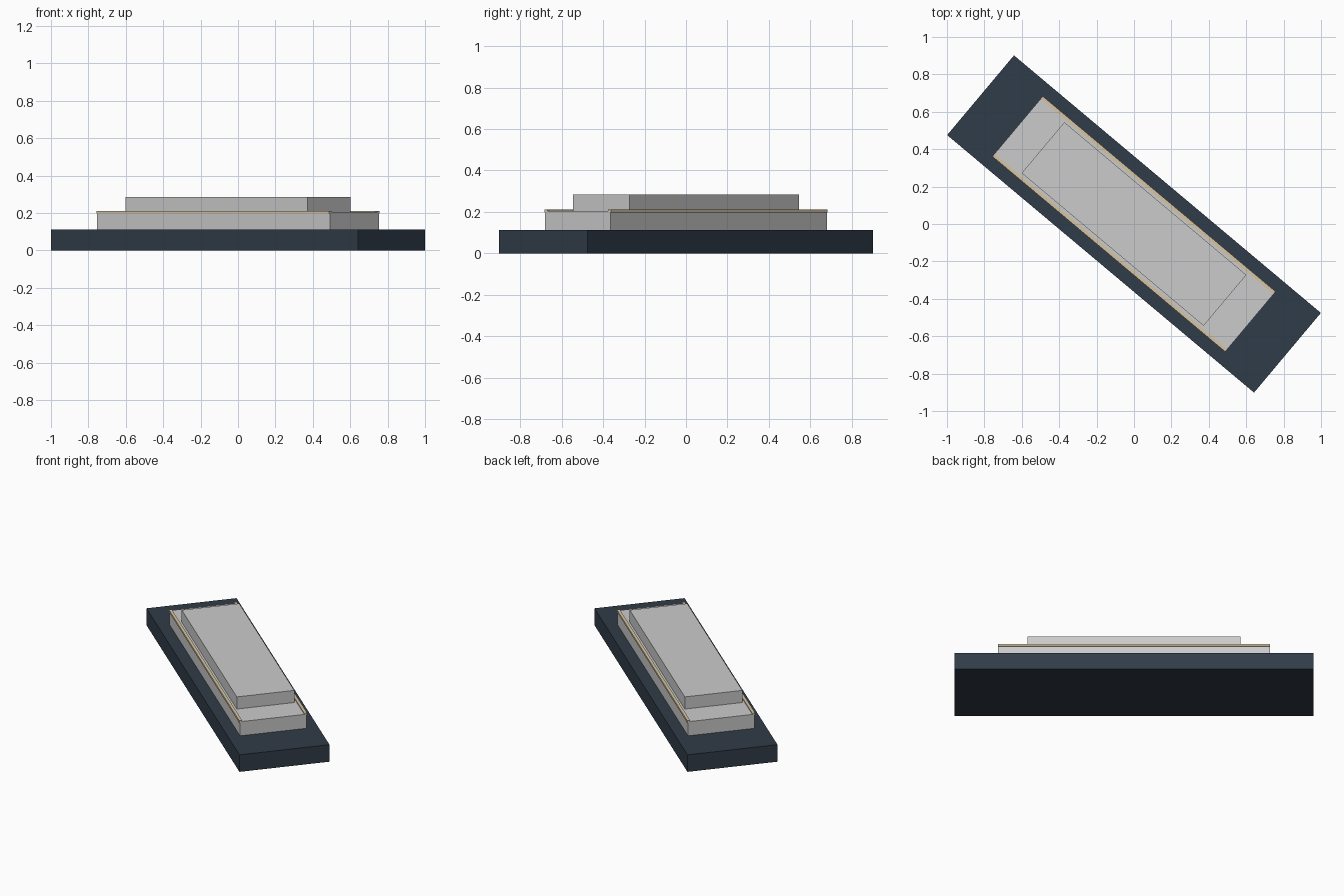
import bpy
from math import radians
from mathutils import Matrix

if "Cube" in bpy.data.objects:
    bpy.data.objects.remove(bpy.data.objects["Cube"])

TURN = Matrix.Rotation(radians(-40), 4, 'Z')


def material(name, color):
    mat = bpy.data.materials.new(name)
    mat.diffuse_color = color
    mat.use_nodes = True
    mat.node_tree.nodes["Principled BSDF"].inputs["Base Color"].default_value = mat.diffuse_color
    return mat


def block(name, length, width, z0, z1, y=0.0, mat=None):
    """Box along the turned long axis, between heights z0 and z1."""
    bpy.ops.mesh.primitive_cube_add(size=1)
    ob = bpy.context.object
    ob.name = name
    ob.data.transform(Matrix.Diagonal((length, width, z1 - z0, 1)))
    ob.matrix_world = TURN @ Matrix.Translation((0, y, (z0 + z1) / 2))
    if mat:
        ob.data.materials.append(mat)
    return ob


slate = material("dark_slate", (0.03, 0.045, 0.065, 1))
cream = material("cream_trim", (0.68, 0.56, 0.36, 1))

# Stepped plinth
block("base_slab", 2.142, 0.556, 0.0, 0.112, mat=slate)
block("middle_step", 1.625, 0.41, 0.112, 0.205)
block("upper_step", 1.27, 0.355, 0.205, 0.285)

# Thin trim strips along both long edges of the middle step
for side, label in ((-1, "front"), (1, "back")):
    block(label + "_trim_strip", 1.625, 0.018, 0.198, 0.212,
          y=side * 0.201, mat=cream)
